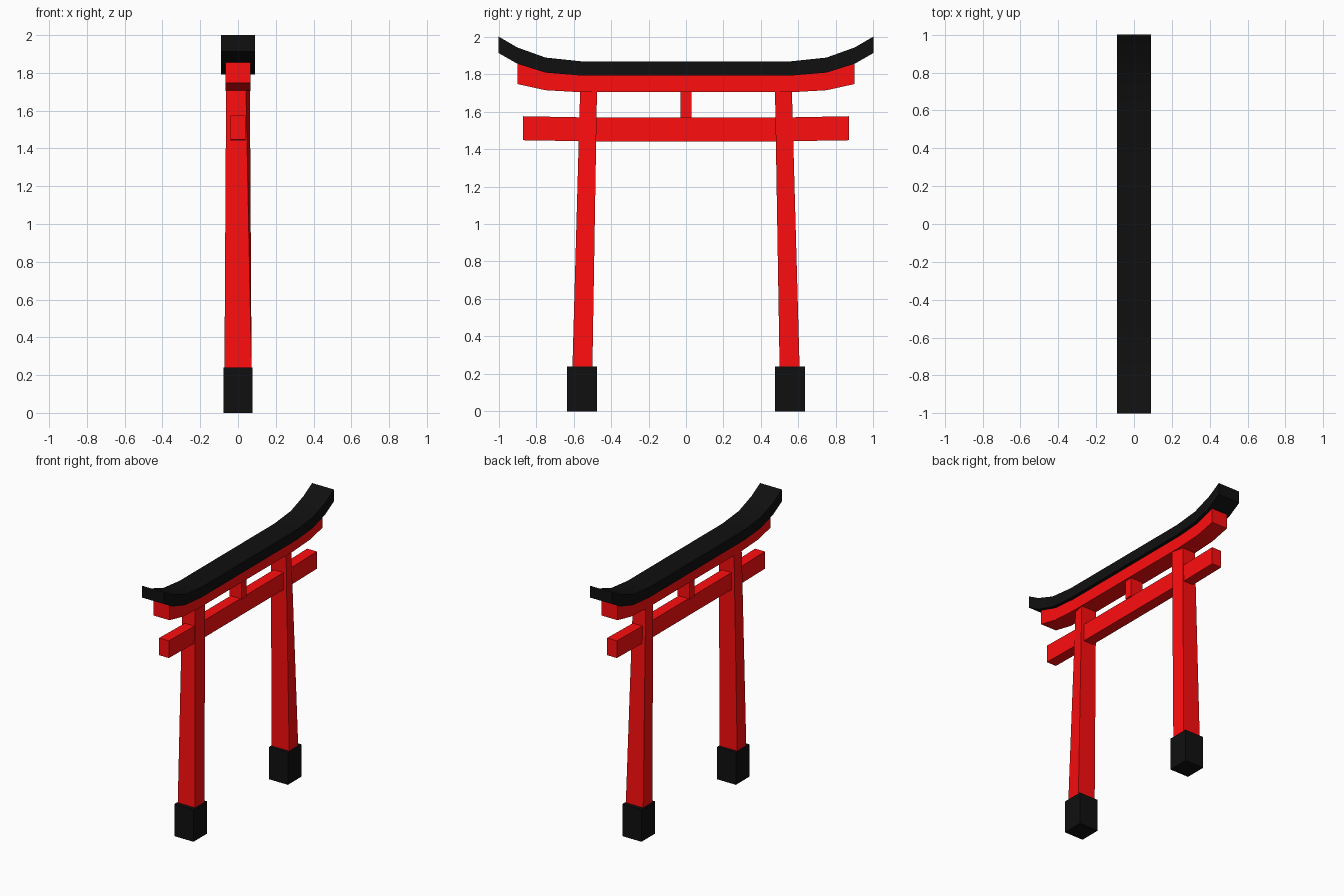
import bpy
from math import radians

if "Cube" in bpy.data.objects:
    bpy.data.objects.remove(bpy.data.objects["Cube"])


def material(name, color):
    m = bpy.data.materials.new(name)
    m.diffuse_color = (*color, 1)
    m.use_nodes = True
    m.node_tree.nodes["Principled BSDF"].inputs["Base Color"].default_value = m.diffuse_color
    return m


RED = material("red_paint", (1.0, 0.004, 0.0045))
BLACK = material("black_paint", (0.005, 0.005, 0.005))


def make_mesh(name, verts, faces, mat):
    me = bpy.data.meshes.new(name)
    me.from_pydata(verts, [], faces)
    me.materials.append(mat)
    ob = bpy.data.objects.new(name, me)
    bpy.context.collection.objects.link(ob)
    return ob


def loft(name, rings, mat):
    """Skin a list of four-point rings and cap both ends."""
    verts = [p for r in rings for p in r]
    faces = [(3, 2, 1, 0), tuple(len(verts) - 4 + k for k in range(4))]
    for i in range(len(rings) - 1):
        for k in range(4):
            a, b = i * 4 + k, i * 4 + (k + 1) % 4
            faces.append((a, b, b + 4, a + 4))
    return make_mesh(name, verts, faces, mat)


def smooth(ob, angle=40):
    ob.data.shade_smooth()
    ob.data.set_sharp_from_angle(angle=radians(angle))


def beam(name, half_profile, hx, mat):
    """Beam along y from (y, bottom, top) stations, mirrored about y = 0."""
    stations = [(-y, b, t) for y, b, t in reversed(half_profile)] + half_profile
    rings = [[(hx, y, b), (-hx, y, b), (-hx, y, t), (hx, y, t)]
             for y, b, t in stations]
    ob = loft(name, rings, mat)
    smooth(ob)
    return ob


def box(name, x, y0, y1, z0, z1, mat):
    rings = [[(-x, y0, z), (x, y0, z), (x, y1, z), (-x, y1, z)] for z in (z0, z1)]
    return loft(name, rings, mat)


# Upswept black roof beam and the red lintel beneath it
beam("roof_beam", [(0.56, 1.792, 1.868), (0.75, 1.808, 1.888),
                   (0.90, 1.855, 1.942), (1.0, 1.912, 2.0)], 0.09, BLACK)
beam("upper_lintel", [(0.56, 1.703, 1.80), (0.75, 1.714, 1.815),
                      (0.90, 1.747, 1.856)], 0.065, RED)

# Lower tie beam and the short centre strut
beam("tie_beam", [(0.50, 1.441, 1.568), (0.87, 1.447, 1.575)], 0.04, RED)
box("centre_strut", 0.05, -0.03, 0.03, 1.565, 1.71, RED)

# Leaning, tapered pillars in square black footings
for s, side in ((-1, "left"), (1, "right")):
    low = [(-0.072, 0.607), (0.072, 0.607), (0.072, 0.50), (-0.072, 0.50)]
    high = [(-0.063, 0.565), (0.042, 0.565), (0.063, 0.475), (-0.063, 0.475)]
    rings = [[(x, s * y, z) for x, y in ring]
             for ring, z in ((low, 0.2), (high, 1.71))]
    if s > 0:
        rings = [r[::-1] for r in rings]
    pillar = loft(side + "_pillar", rings, RED)
    # only the outer +x corner of each pillar is soft
    smooth(pillar, 0)
    for e in pillar.data.edges:
        a, b = (pillar.data.vertices[i].co for i in e.vertices)
        if abs(a.z - b.z) > 1 and min(a.x, b.x) > 0 and max(abs(a.y), abs(b.y)) > 0.6:
            e.use_edge_sharp = False
    y0, y1 = sorted((s * 0.475, s * 0.635))
    box(side + "_footing", 0.078, y0, y1, 0, 0.24, BLACK)
